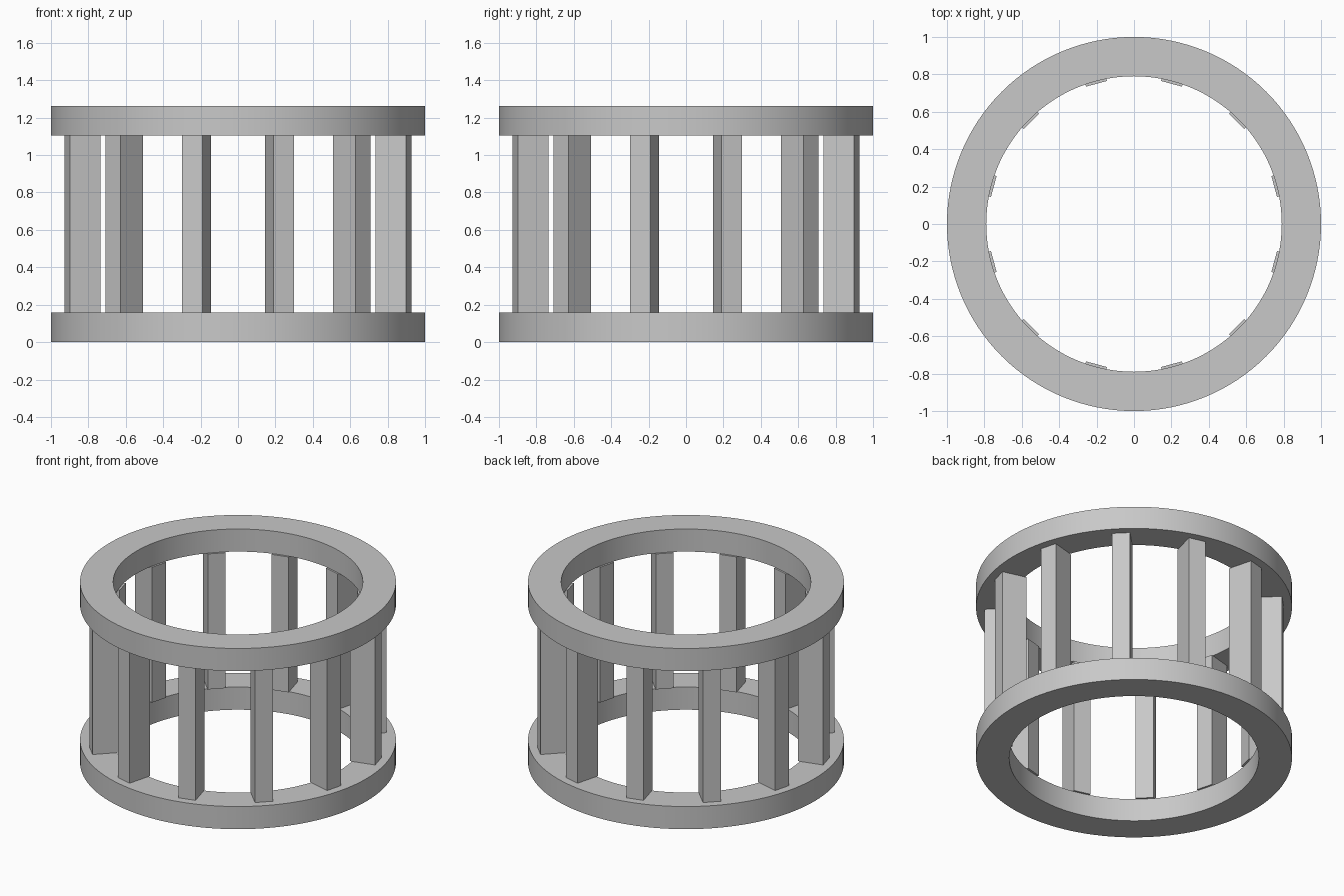
import bpy
import bmesh
import math
from mathutils import Matrix, Vector

cube = bpy.data.objects.get("Cube")
if cube:
    bpy.data.objects.remove(cube, do_unlink=True)

HEIGHT = 1.262
RING_H = 0.158
RING_OUTER, RING_INNER = 1.0, 0.79
BAR_INNER, BAR_OUTER, BAR_WIDTH = 0.776, 0.945, 0.115
BAR_COUNT = 12
SEGMENTS = 128

grey = bpy.data.materials.new("plain grey")
grey.use_nodes = True
colour = (0.58, 0.58, 0.58, 1)
grey.diffuse_color = colour
grey.node_tree.nodes["Principled BSDF"].inputs["Base Color"].default_value = colour


def finish(bm, name):
    """Turn a bmesh into a named grey object."""
    bmesh.ops.recalc_face_normals(bm, faces=bm.faces)
    mesh = bpy.data.meshes.new(name)
    bm.to_mesh(mesh)
    bm.free()
    mesh.materials.append(grey)
    obj = bpy.data.objects.new(name, mesh)
    bpy.context.collection.objects.link(obj)
    return obj


def ring(name, z):
    """Revolve a rectangular section around the z axis."""
    bm = bmesh.new()
    section = [(RING_INNER, z), (RING_OUTER, z),
               (RING_OUTER, z + RING_H), (RING_INNER, z + RING_H)]
    verts = [bm.verts.new((r, 0, h)) for r, h in section]
    edges = [bm.edges.new((verts[i - 1], verts[i])) for i in range(len(verts))]
    bmesh.ops.spin(bm, geom=verts + edges, cent=(0, 0, 0), axis=(0, 0, 1),
                   angle=math.tau, steps=SEGMENTS, use_merge=True)
    bmesh.ops.remove_doubles(bm, verts=bm.verts, dist=0.0001)
    obj = finish(bm, name)
    bpy.ops.object.select_all(action="DESELECT")
    obj.select_set(True)
    bpy.context.view_layer.objects.active = obj
    bpy.ops.object.shade_smooth_by_angle(angle=math.radians(30))


def bar(name, angle):
    """Upright rectangular bar, turned to face outwards."""
    bm = bmesh.new()
    size = Vector((BAR_OUTER - BAR_INNER, BAR_WIDTH, HEIGHT - 2 * RING_H))
    centre = Vector(((BAR_OUTER + BAR_INNER) / 2, 0, HEIGHT / 2))
    matrix = (Matrix.Rotation(angle, 4, "Z") @ Matrix.Translation(centre)
              @ Matrix.Diagonal(size).to_4x4())
    bmesh.ops.create_cube(bm, size=1, matrix=matrix)
    finish(bm, name)


# Rings at the bottom and top
ring("bottom_ring", 0)
ring("top_ring", HEIGHT - RING_H)

# Evenly spaced bars between the rings
for i in range(BAR_COUNT):
    bar(f"upright_bar_{i + 1}", math.tau * (i + 0.5) / BAR_COUNT)
